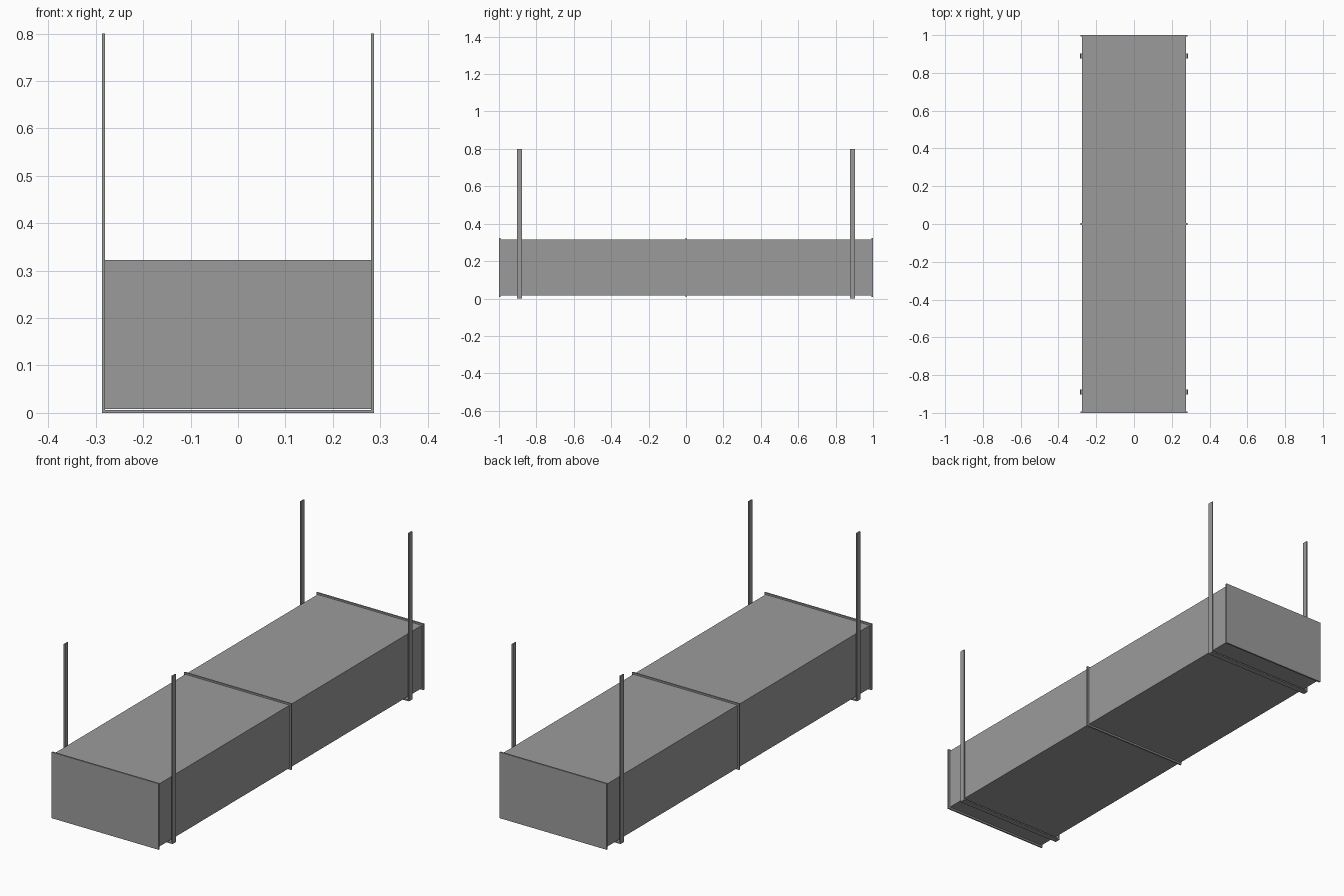
import bpy, bmesh

if "Cube" in bpy.data.objects:
    bpy.data.objects.remove(bpy.data.objects["Cube"])

metal = bpy.data.materials.new("galvanised grey")
metal.diffuse_color = (0.33, 0.33, 0.33, 1)
metal.use_nodes = True
metal.node_tree.nodes["Principled BSDF"].inputs["Base Color"].default_value = metal.diffuse_color


def finish(name, bm):
    bmesh.ops.recalc_face_normals(bm, faces=bm.faces)
    me = bpy.data.meshes.new(name)
    bm.to_mesh(me)
    bm.free()
    me.materials.append(metal)
    ob = bpy.data.objects.new(name, me)
    bpy.context.collection.objects.link(ob)
    return ob


def box(name, lo, hi):
    bm = bmesh.new()
    bmesh.ops.create_cube(bm, size=1)
    for v in bm.verts:
        v.co = [(a + b) / 2 + c * (b - a) for a, b, c in zip(lo, hi, v.co)]
    return finish(name, bm)


def u_strap(name, y, width, half, height, t):
    # U profile in the xz plane, extruded along y
    pts = [(-half, 0), (half, 0), (half, height), (half - t, height),
           (half - t, t), (t - half, t), (t - half, height), (-half, height)]
    bm = bmesh.new()
    face = bm.faces.new([bm.verts.new((x, y - width / 2, z)) for x, z in pts])
    ext = bmesh.ops.extrude_face_region(bm, geom=[face])["geom"]
    verts = [g for g in ext if isinstance(g, bmesh.types.BMVert)]
    bmesh.ops.translate(bm, verts=verts, vec=(0, width, 0))
    return finish(name, bm)


# Duct body
box("duct_body", (-0.275, -0.998, 0.0165), (0.275, 0.998, 0.3155))

# Joint flanges: both ends and the middle
for name, y0, y1 in (("front_flange", -1, -0.992),
                     ("middle_flange", -0.004, 0.004),
                     ("back_flange", 0.992, 1)):
    box(name, (-0.282, y0, 0.0085), (0.282, y1, 0.323))

# Hanger straps passing under the duct
for name, y in (("front_hanger", -0.89), ("back_hanger", 0.89)):
    u_strap(name, y, 0.026, 0.287, 0.8, 0.006)
